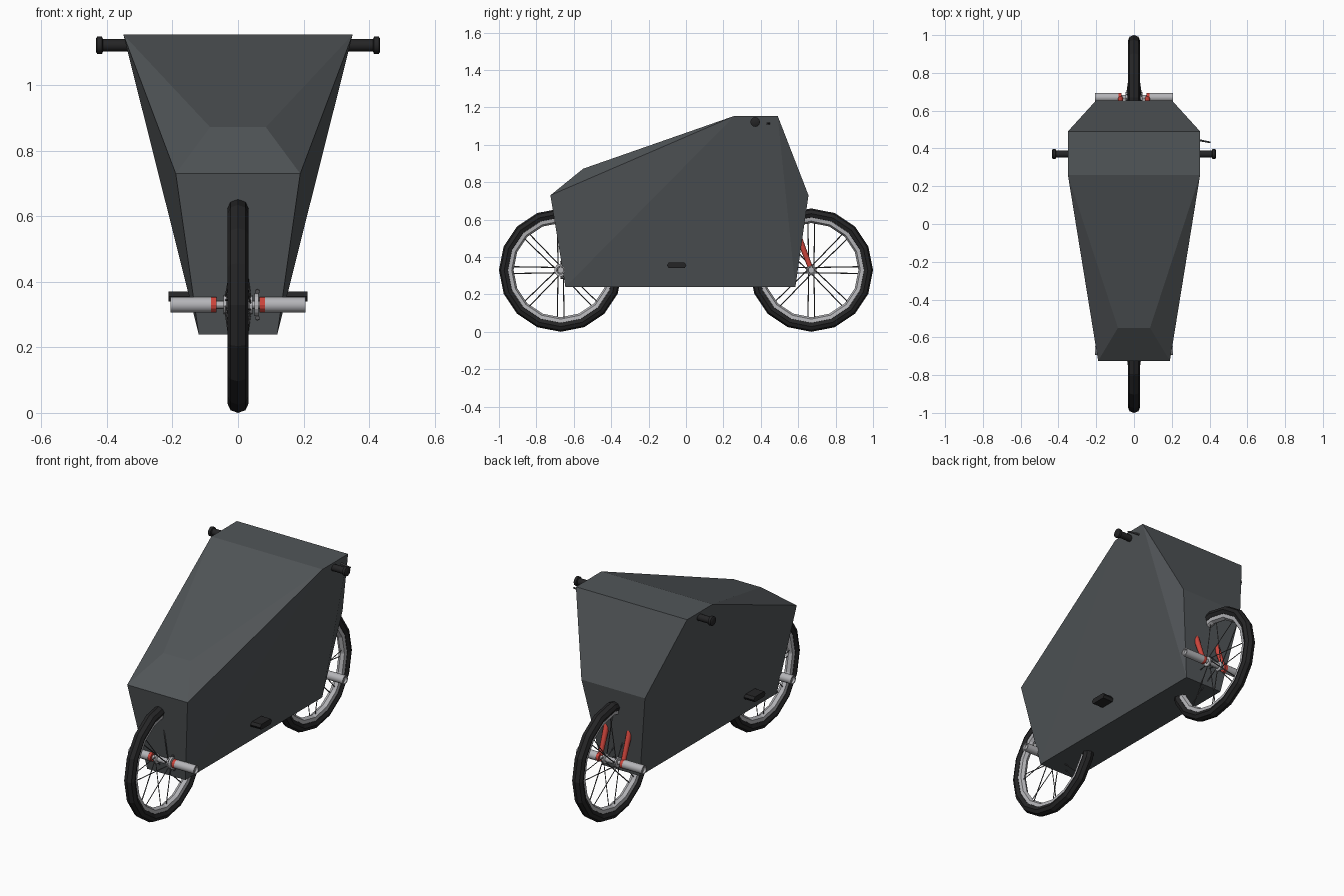
import bpy, bmesh, math
from mathutils import Vector

if "Cube" in bpy.data.objects:
    bpy.data.objects.remove(bpy.data.objects["Cube"])


def material(name, rgb):
    m = bpy.data.materials.new(name)
    m.diffuse_color = (*rgb, 1)
    m.use_nodes = True
    m.node_tree.nodes["Principled BSDF"].inputs["Base Color"].default_value = m.diffuse_color
    return m


SHELL = material("slate grey", (0.083, 0.092, 0.098))
BLACK = material("rubber black", (0.018, 0.018, 0.019))
SILVER = material("silver", (0.46, 0.46, 0.48))
DARK = material("dark steel", (0.09, 0.09, 0.095))
RED = material("frame red", (0.62, 0.06, 0.045))


def finish(name, bm, mat, smooth=False):
    bmesh.ops.recalc_face_normals(bm, faces=bm.faces)
    me = bpy.data.meshes.new(name)
    bm.to_mesh(me)
    bm.free()
    me.materials.append(mat)
    ob = bpy.data.objects.new(name, me)
    bpy.context.collection.objects.link(ob)
    if smooth:
        bpy.ops.object.select_all(action='DESELECT')
        ob.select_set(True)
        bpy.context.view_layer.objects.active = ob
        bpy.ops.object.shade_smooth_by_angle(angle=math.radians(40))
    return ob


def add_tube(bm, p, q, r, r2=None, n=8):
    p, q = Vector(p), Vector(q)
    d = q - p
    mat = d.to_track_quat('Z', 'Y').to_matrix().to_4x4()
    mat.translation = (p + q) / 2
    bmesh.ops.create_cone(bm, cap_ends=True, segments=n, radius1=r,
                          radius2=r if r2 is None else r2, depth=d.length, matrix=mat)


def tubes(name, parts, mat, n=8):
    bm = bmesh.new()
    for t in parts:
        add_tube(bm, t[0], t[1], t[2], t[3] if len(t) > 3 else None, n)
    return finish(name, bm, mat, n >= 10)


def lathe(name, centre, profile, mat, n=16, smooth=False):
    """Turn a closed (x, radius) profile around the x axis."""
    bm = bmesh.new()
    rings = []
    for i in range(n):
        a = 2 * math.pi * i / n
        rings.append([bm.verts.new(Vector(centre) + Vector((x, r * math.sin(a), -r * math.cos(a))))
                      for x, r in profile])
    k = len(profile)
    for i in range(n):
        a, b = rings[i], rings[(i + 1) % n]
        for j in range(k):
            bm.faces.new((a[j], a[(j + 1) % k], b[(j + 1) % k], b[j]))
    bmesh.ops.remove_doubles(bm, verts=bm.verts, dist=1e-5)
    return finish(name, bm, mat, smooth)


# faceted shell: convex body from (y, z, half width) stations
stations = [(-0.645, 0.24, 0.12), (-0.725, 0.73, 0.19), (-0.55, 0.872, 0.085),
            (0.26, 1.155, 0.35), (0.49, 1.155, 0.35), (0.655, 0.73, 0.2), (0.585, 0.24, 0.12)]
bm = bmesh.new()
for y, z, w in stations:
    for s in (-1, 1):
        bm.verts.new((s * w, y, z))
bmesh.ops.convex_hull(bm, input=bm.verts)
finish("body_shell", bm, SHELL)

AXLE = 0.33
for label, wy in (("rear", -0.67), ("front", 0.67)):
    c = (0, wy, AXLE)
    # tyre and rim
    tyre = [(0.032 * math.sin(math.pi * i / 4), 0.302 + 0.028 * math.cos(math.pi * i / 4)) for i in range(8)]
    lathe(label + "_tyre", c, tyre, BLACK)
    lathe(label + "_rim", c, [(-0.022, 0.289), (0.022, 0.289), (0.018, 0.262), (0, 0.252), (-0.018, 0.262)], SILVER)
    # hub with flanges
    lathe(label + "_hub", c, [(-0.065, 0), (-0.065, 0.012), (-0.045, 0.012), (-0.045, 0.028), (-0.035, 0.028),
                              (-0.03, 0.016), (0.03, 0.016), (0.035, 0.028), (0.045, 0.028), (0.045, 0.012),
                              (0.065, 0.012), (0.065, 0)], SILVER, 12)
    # paired spokes
    spokes = []
    for i in range(8):
        for s in (-1, 1):
            a = math.radians(270 + 45 * i)
            h, e = a + s * 0.6, a + s * 0.07
            spokes.append(((s * 0.038, wy + 0.025 * math.cos(h), AXLE + 0.025 * math.sin(h)),
                           (s * 0.004, wy + 0.262 * math.cos(e), AXLE + 0.262 * math.sin(e)), 0.003))
    tubes(label + "_spokes", spokes, DARK, 4)
    for side, s in (("left", -1), ("right", 1)):
        # pegs and red axle ends
        peg = [(s * 0.083, 0), (s * 0.083, 0.024), (s * 0.206, 0.024), (s * 0.206, 0.018), (s * 0.195, 0.016),
               (s * 0.195, 0)]
        lathe(f"{label}_{side}_peg", c, peg, SILVER, 14, True)
        lathe(f"{label}_{side}_dropout", c, [(s * 0.066, 0), (s * 0.066, 0.024), (s * 0.083, 0.024), (s * 0.083, 0)],
              RED, 12)

# fork, head and frame tubes
BB = (0, -0.205, 0.355)
fork = [((s * 0.072, 0.67, AXLE), (s * 0.072, 0.53, 0.70), 0.013, 0.02) for s in (-1, 1)]
fork += [((-0.08, 0.53, 0.70), (0.08, 0.53, 0.70), 0.02), ((0, 0.53, 0.70), (0, 0.43, 0.96), 0.022)]
tubes("fork", fork, RED, 10)
frame = [((0, 0.515, 0.73), BB, 0.024), ((0, 0.46, 0.87), (0, -0.29, 0.66), 0.02), (BB, (0, -0.30, 0.69), 0.02)]
for s in (-1, 1):
    frame += [((s * 0.072, -0.67, AXLE), (s * 0.04, BB[1], BB[2]), 0.012),
              ((s * 0.072, -0.66, AXLE), (s * 0.03, -0.29, 0.66), 0.011)]
tubes("frame", frame, RED, 10)

# cranks, pedals
cranks = [((-0.1, BB[1], BB[2]), (0.1, BB[1], BB[2]), 0.014)]
for side, s in (("left", -1), ("right", 1)):
    py = BB[1] + s * 0.155
    cranks.append(((s * 0.1, BB[1], BB[2]), (s * 0.1, py, BB[2]), 0.012))
    bm = bmesh.new()
    outline = [(-0.052, 0), (-0.042, 0.015), (0.042, 0.015), (0.052, 0), (0.042, -0.015), (-0.042, -0.015)]
    for x in (0.11, 0.212):
        for y, z in outline:
            bm.verts.new((s * x, py + y, BB[2] + z))
    bmesh.ops.convex_hull(bm, input=bm.verts)
    finish(side + "_pedal", bm, BLACK)
    # grips with end flange
    lathe(side + "_grip", (0, 0.37, 1.122),
          [(s * 0.31, 0), (s * 0.31, 0.019), (s * 0.412, 0.019), (s * 0.415, 0.026), (s * 0.43, 0.026),
           (s * 0.434, 0.02), (s * 0.434, 0)], BLACK, 12, True)
tubes("cranks", cranks, DARK)

# chain drive
for name, y, r in (("sprocket", -0.67, 0.034), ("chainring", BB[1], 0.08)):
    lathe(name, (0.057, y, BB[2] if r > 0.05 else AXLE), [(-0.006, 0), (-0.006, r), (0.006, r), (0.006, 0)], SILVER)
tubes("chain", [((0.059, -0.672, AXLE + s * 0.04), (0.059, BB[1], BB[2] + s * 0.083), 0.007) for s in (-1, 1)], DARK, 6)

# handlebar and brake lever
tubes("handlebar", [((-0.31, 0.37, 1.122), (0.31, 0.37, 1.122), 0.014), ((0, 0.43, 0.96), (0, 0.37, 1.122), 0.018)],
      DARK, 10)
tubes("brake_lever", [((0.26, 0.385, 1.115), (0.31, 0.445, 1.115), 0.007), ((0.31, 0.45, 1.115), (0.405, 0.432, 1.113), 0.007, 0.005)],
      DARK, 6)
